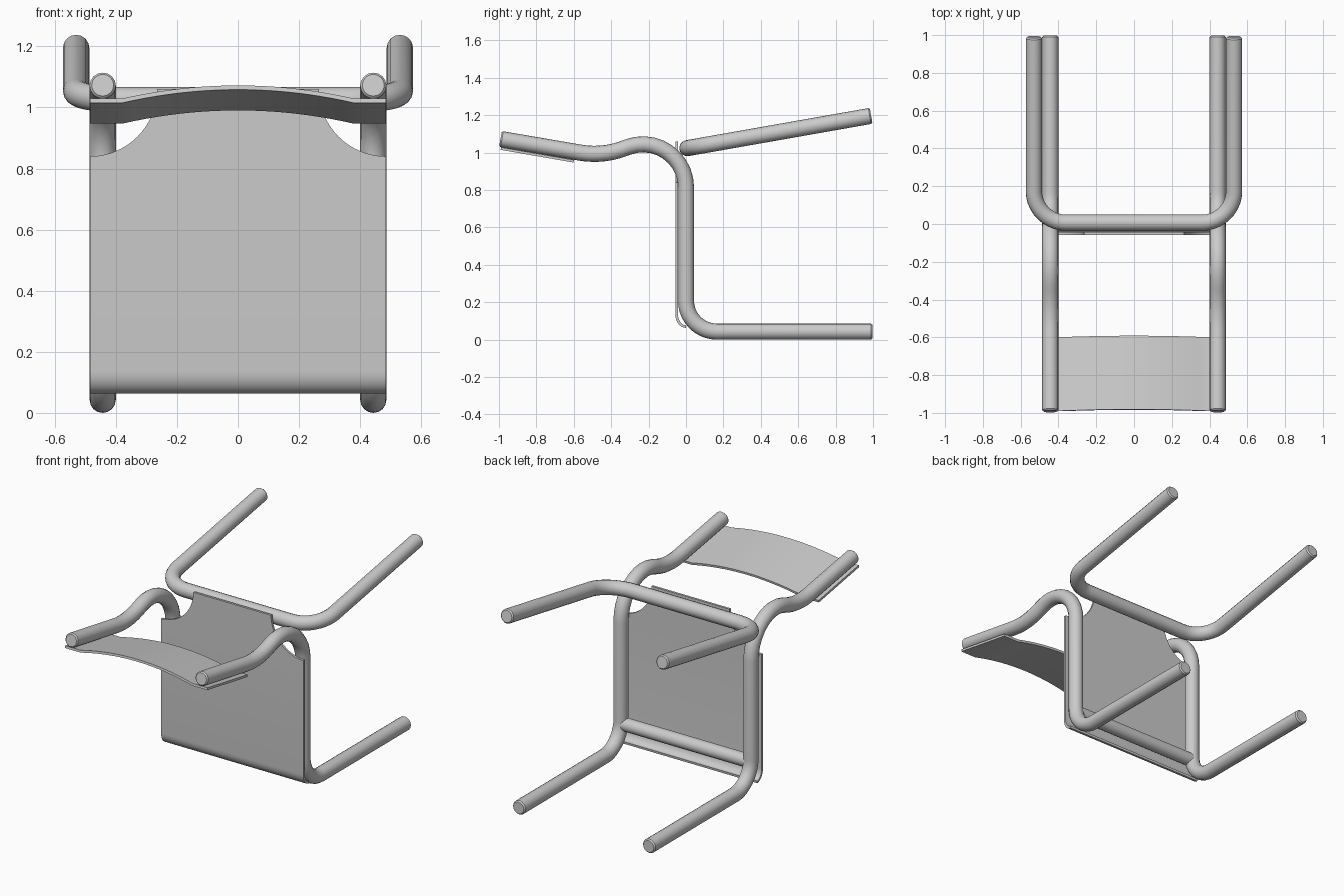
import bpy, math
from mathutils import Vector

if "Cube" in bpy.data.objects:
    bpy.data.objects.remove(bpy.data.objects["Cube"])

R = 0.043  # tube radius


def fillet(points, radii, steps=10):
    """Round the inner corners of a polyline with true arcs."""
    pts = [Vector(p) for p in points]
    out = [pts[0]]
    for i, r in enumerate(radii, 1):
        c = pts[i]
        a, b = (pts[i - 1] - c).normalized(), (pts[i + 1] - c).normalized()
        half = a.angle(b) / 2
        centre = c + (a + b).normalized() * (r / math.sin(half))
        start = c + a * (r / math.tan(half)) - centre
        end = c + b * (r / math.tan(half)) - centre
        sweep = math.pi - 2 * half
        for k in range(steps + 1):
            t = k / steps
            out.append(centre + (start * math.sin((1 - t) * sweep)
                                 + end * math.sin(t * sweep)) / math.sin(sweep))
    return out + [pts[-1]]


def smooth(obj, angle=35):
    bpy.ops.object.select_all(action='DESELECT')
    obj.select_set(True)
    bpy.context.view_layer.objects.active = obj
    if obj.type == 'CURVE':
        bpy.ops.object.convert(target='MESH')
    bpy.ops.object.shade_smooth_by_angle(angle=math.radians(angle))


def tube(name, path, radius=R):
    """Capped tube with slightly eased ends."""
    ease = 0.008
    first = path[0] + (path[1] - path[0]).normalized() * ease
    last = path[-1] + (path[-2] - path[-1]).normalized() * ease
    pts = [path[0], first] + path[1:-1] + [last, path[-1]]
    cu = bpy.data.curves.new(name, 'CURVE')
    cu.dimensions = '3D'
    cu.bevel_depth = radius
    cu.bevel_resolution = 6
    cu.use_fill_caps = True
    sp = cu.splines.new('POLY')
    sp.points.add(len(pts) - 1)
    for p, co in zip(sp.points, pts):
        p.co = (*co, 1)
    sp.points[0].radius = sp.points[-1].radius = 0.84
    obj = bpy.data.objects.new(name, cu)
    bpy.context.collection.objects.link(obj)
    smooth(obj)


def sheet(name, rows, thickness):
    """Thin panel through rows of points, thickened evenly about its middle."""
    n = len(rows[0])
    verts = [v for row in rows for v in row]
    faces = [(i * n + j, i * n + j + 1, (i + 1) * n + j + 1, (i + 1) * n + j)
             for i in range(len(rows) - 1) for j in range(n - 1)]
    me = bpy.data.meshes.new(name)
    me.from_pydata(verts, [], faces)
    obj = bpy.data.objects.new(name, me)
    bpy.context.collection.objects.link(obj)
    mod = obj.modifiers.new("thickness", 'SOLIDIFY')
    mod.thickness = thickness
    mod.offset = 0
    mod.use_even_offset = True
    bpy.context.view_layer.objects.active = obj
    obj.select_set(True)
    bpy.ops.object.modifier_apply(modifier=mod.name)
    smooth(obj)


# side frames: front leg, seat rail and back upright in one bent tube
for side, s in (("left", -1), ("right", 1)):
    x = 0.443 * s
    corners = [(x, 0.997, R), (x, 0, R), (x, 0, 1.143),
               (x, -0.448, 0.980), (x, -0.992, 1.073)]
    tube("side_frame_" + side, fillet(corners, [0.165, 0.23, 0.45]))

# rear legs: one U-shaped tube
u = [(-0.53, 0.99, 1.197), (-0.53, 0.007, 1.024),
     (0.53, 0.007, 1.024), (0.53, 0.99, 1.197)]
tube("rear_leg_loop", fillet(u, [0.17, 0.17]))

# front cross bar under the seat
tube("front_cross_bar", [Vector((-0.443, 0, 0.185)), Vector((0.443, 0, 0.185))], 0.04)

# seat: curled front lip, scalloped rear corners
rows = []
for k in range(9):
    t = math.pi / 2 * k / 8
    rows.append((0.485, -0.05 * math.sin(t), 0.135 - 0.065 * math.cos(t)))
for k in range(17):
    t = math.pi / 2 * k / 16
    rows.append((0.485 - 0.22 * math.sin(t), -0.05, 1.06 - 0.22 * math.cos(t)))
sheet("seat", [[(-w, y, z), (w, y, z)] for w, y, z in rows], 0.014)

# backrest: plate with flat ends and an arched middle, tilted with the uprights
tilt = Vector((0, 0.17, 0.985))
xs = [-0.485] + [0.38 * (k / 10 - 1) for k in range(21)] + [0.485]
ends = [Vector((0, -0.99, 1.022)), Vector((0, -0.60, 0.954))]
sheet("backrest",
      [[e + Vector((x, 0, 0)) + tilt * (0.044 * max(0, 1 - (x / 0.38) ** 2)) for x in xs]
       for e in ends], 0.014)
